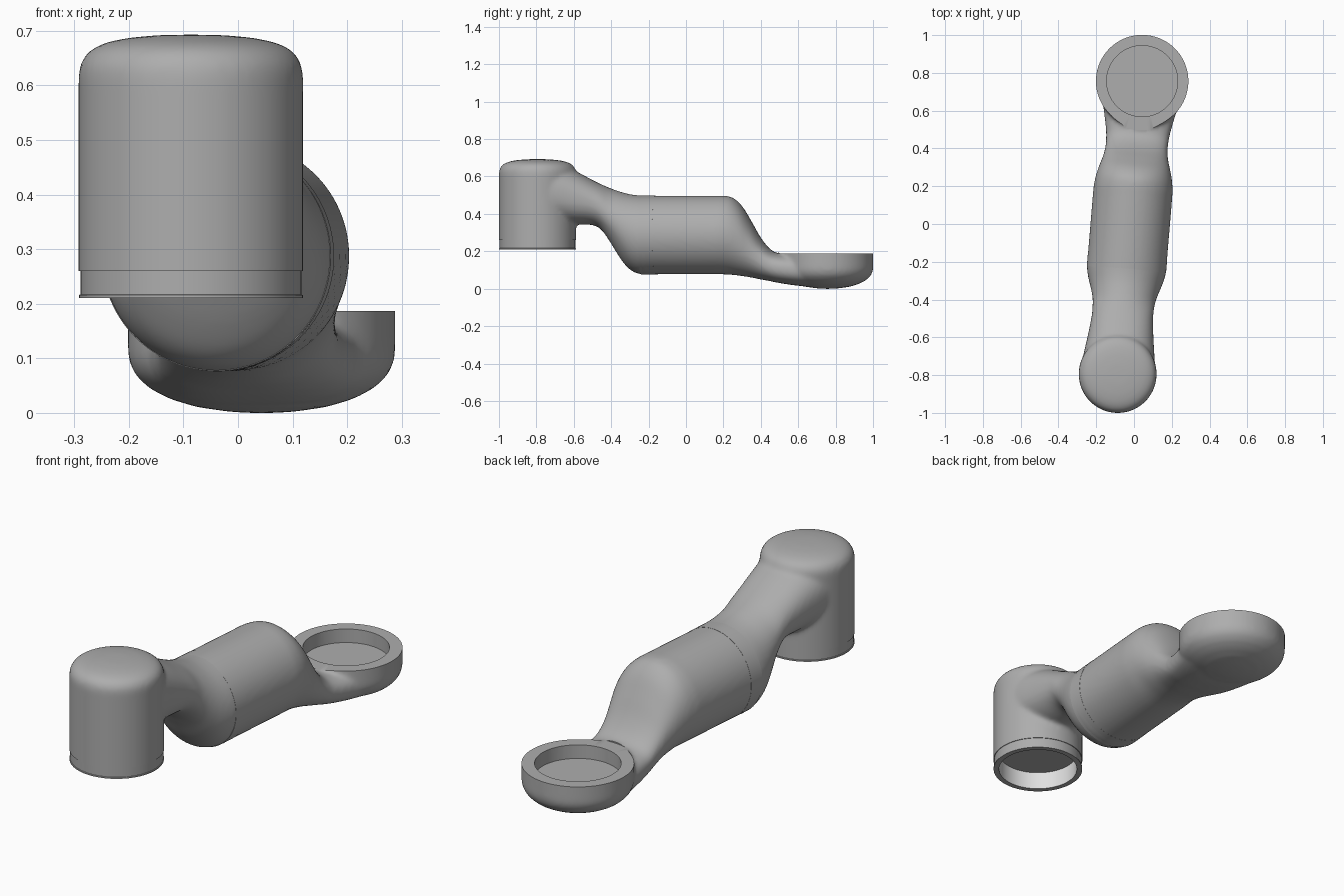
import bpy, bmesh, math
from mathutils import Matrix, Vector

if "Cube" in bpy.data.objects:
    bpy.data.objects.remove(bpy.data.objects["Cube"])

# Frame of the link: long axis is local y, slightly turned about z
FRAME = Matrix.Translation((-0.02, 0, 0)) @ Matrix.Rotation(-0.0833, 4, 'Z')
FRONT = Vector((0, -0.797, 0))
REAR = Vector((0, 0.759, 0))
AXIS_Z = 0.287


def material(name, v):
    m = bpy.data.materials.new(name)
    m.diffuse_color = (v, v, v, 1)
    m.use_nodes = True
    m.node_tree.nodes["Principled BSDF"].inputs["Base Color"].default_value = m.diffuse_color
    return m


grey = material("body_grey", 0.42)
light = material("light_grey", 0.75)


def lathe(bm, profile, centre, segs=96, turn=None):
    """Revolve (radius, height) points around z; a zero radius closes an end."""
    rings = []
    for r, z in profile:
        n = 1 if r == 0 else segs
        ring = []
        for i in range(n):
            a = 2 * math.pi * i / segs
            p = Vector((r * math.cos(a), r * math.sin(a), z))
            ring.append(bm.verts.new((turn @ p if turn else p) + centre))
        rings.append(ring)
    pairs = list(zip(rings, rings[1:]))
    if profile[0][0] and profile[-1][0]:
        pairs.append((rings[-1], rings[0]))
    for a, b in pairs:
        for i in range(segs):
            j = (i + 1) % segs
            quad = [a[i % len(a)], a[j % len(a)], b[j % len(b)], b[i % len(b)]]
            bm.faces.new(list(dict.fromkeys(quad)))


def make(name, bm, mat=None):
    bmesh.ops.recalc_face_normals(bm, faces=bm.faces[:])
    bm.transform(FRAME)
    me = bpy.data.meshes.new(name)
    bm.to_mesh(me)
    bm.free()
    ob = bpy.data.objects.new(name, me)
    bpy.context.collection.objects.link(ob)
    if mat:
        me.materials.append(mat)
    return ob


def smooth(ob):
    bpy.ops.object.select_all(action='DESELECT')
    ob.select_set(True)
    bpy.context.view_layer.objects.active = ob
    bpy.ops.object.shade_smooth_by_angle(angle=math.radians(32))


# Arm stations: position, top, bottom, half width, squareness
STATIONS = [
    (-0.78, 0.685, 0.36, 0.195, 2.4), (-0.70, 0.672, 0.355, 0.188, 2.4),
    (-0.60, 0.632, 0.345, 0.174, 2.3), (-0.50, 0.580, 0.340, 0.163, 2.2),
    (-0.45, 0.556, 0.312, 0.163, 2.1), (-0.40, 0.535, 0.240, 0.168, 2.0),
    (-0.35, 0.518, 0.160, 0.182, 2.0), (-0.30, 0.505, 0.102, 0.198, 2.0),
    (-0.24, 0.498, 0.077, 0.210, 2.0), (-0.15, 0.497, 0.077, 0.210, 2.0),
    (0.15, 0.497, 0.077, 0.210, 2.0), (0.20, 0.497, 0.077, 0.208, 2.0),
    (0.25, 0.487, 0.074, 0.201, 2.0), (0.30, 0.442, 0.068, 0.188, 2.1),
    (0.35, 0.360, 0.060, 0.173, 2.2), (0.40, 0.272, 0.050, 0.165, 2.3),
    (0.45, 0.212, 0.041, 0.166, 2.4), (0.50, 0.188, 0.031, 0.172, 2.5),
    (0.60, 0.183, 0.016, 0.192, 2.5), (0.70, 0.183, 0.010, 0.215, 2.5),
]


def refine(rows, steps=4):
    """Smooth the stations with a Catmull-Rom curve."""
    pts = [Vector(r) for r in rows]
    pts = [pts[0]] + pts + [pts[-1]]
    out = []
    for a, b, c, d in zip(pts, pts[1:], pts[2:], pts[3:]):
        for k in range(steps):
            t = k / steps
            out.append(0.5 * (2 * b + (c - a) * t + (2 * a - 5 * b + 4 * c - d) * t * t
                              + (3 * b - a - 3 * c + d) * t ** 3))
    return out + [pts[-1]]


def power(v, e):
    return math.copysign(abs(v) ** (2 / e), v)


def loft(bm, rows, segs=64):
    rings = []
    for s, top, bot, hw, e in rows:
        ring = []
        for i in range(segs):
            a = 2 * math.pi * i / segs
            ring.append(bm.verts.new((hw * power(math.cos(a), e), s,
                        (top + bot) / 2 + (top - bot) / 2 * power(math.sin(a), e))))
        rings.append(ring)
    for a, b in zip(rings, rings[1:]):
        for i in range(segs):
            j = (i + 1) % segs
            bm.faces.new((a[i], a[j], b[j], b[i]))
    bm.faces.new(rings[0])
    bm.faces.new(rings[-1])


# Arm, domed front post and rear bowl, fused into one soft body
bm = bmesh.new()
loft(bm, refine(STATIONS))
lathe(bm, [(0, 0.18), (0.206, 0.18), (0.206, 0.62), (0.202, 0.642), (0.186, 0.664),
           (0.158, 0.678), (0.115, 0.687), (0.06, 0.692), (0, 0.693)], FRONT)
lathe(bm, [(0, -0.001), (0.06, 0.002), (0.12, 0.011), (0.17, 0.026), (0.207, 0.046),
           (0.232, 0.070), (0.243, 0.095), (0.245, 0.115), (0.245, 0.23), (0, 0.23)], REAR)
body = make("link_body", bm)
mod = body.modifiers.new("fuse", 'REMESH')
mod.mode = 'VOXEL'
mod.voxel_size = 0.011
mod = body.modifiers.new("soften", 'SMOOTH')
mod.factor = 0.5
mod.iterations = 8

# Crisp cuts: flat rims and round sockets at both ends
cutters = []
for name, centre, r, z0, z1 in [
        ("front_rim_cutter", FRONT, 0.30, -0.1, 0.26),
        ("front_socket_cutter", FRONT, 0.19, 0.1, 0.295),
        ("rear_rim_cutter", REAR, 0.262, 0.187, 0.40),
        ("rear_socket_cutter", REAR, 0.188, 0.122, 0.35)]:
    bm = bmesh.new()
    lathe(bm, [(0, z0), (r, z0), (r, z1), (0, z1)], centre)
    cut = make(name, bm)
    cut.hide_render = True
    cutters.append(cut)
    mod = body.modifiers.new(name, 'BOOLEAN')
    mod.operation = 'DIFFERENCE'
    mod.solver = 'EXACT'
    mod.object = cut

bpy.context.view_layer.update()
dg = bpy.context.evaluated_depsgraph_get()
done = bpy.data.meshes.new_from_object(body.evaluated_get(dg))
body.modifiers.clear()
body.data = done
done.materials.clear()
done.materials.append(grey)
for cut in cutters:
    bpy.data.objects.remove(cut)
smooth(body)

# Front socket ring with a small lip; its bore is lighter
bm = bmesh.new()
lathe(bm, [(0.18, 0.21), (0.205, 0.21), (0.205, 0.216), (0.2025, 0.217),
           (0.2025, 0.261), (0.191, 0.262), (0.191, 0.296), (0.18, 0.296)], FRONT)
ring = make("front_socket_ring", bm, grey)
ring.data.materials.append(light)
hub = FRAME @ FRONT
for p in ring.data.polygons:
    d = p.center - hub
    if math.hypot(d.x, d.y) < 0.182:
        p.material_index = 1
smooth(ring)

# Thin collar around the middle of the arm
bm = bmesh.new()
lathe(bm, [(0.195, -0.165), (0.2105, -0.165), (0.2105, -0.24), (0.195, -0.24)],
      Vector((0, 0, AXIS_Z)), turn=Matrix.Rotation(-math.pi / 2, 3, 'X'))
smooth(make("arm_collar", bm, grey))
